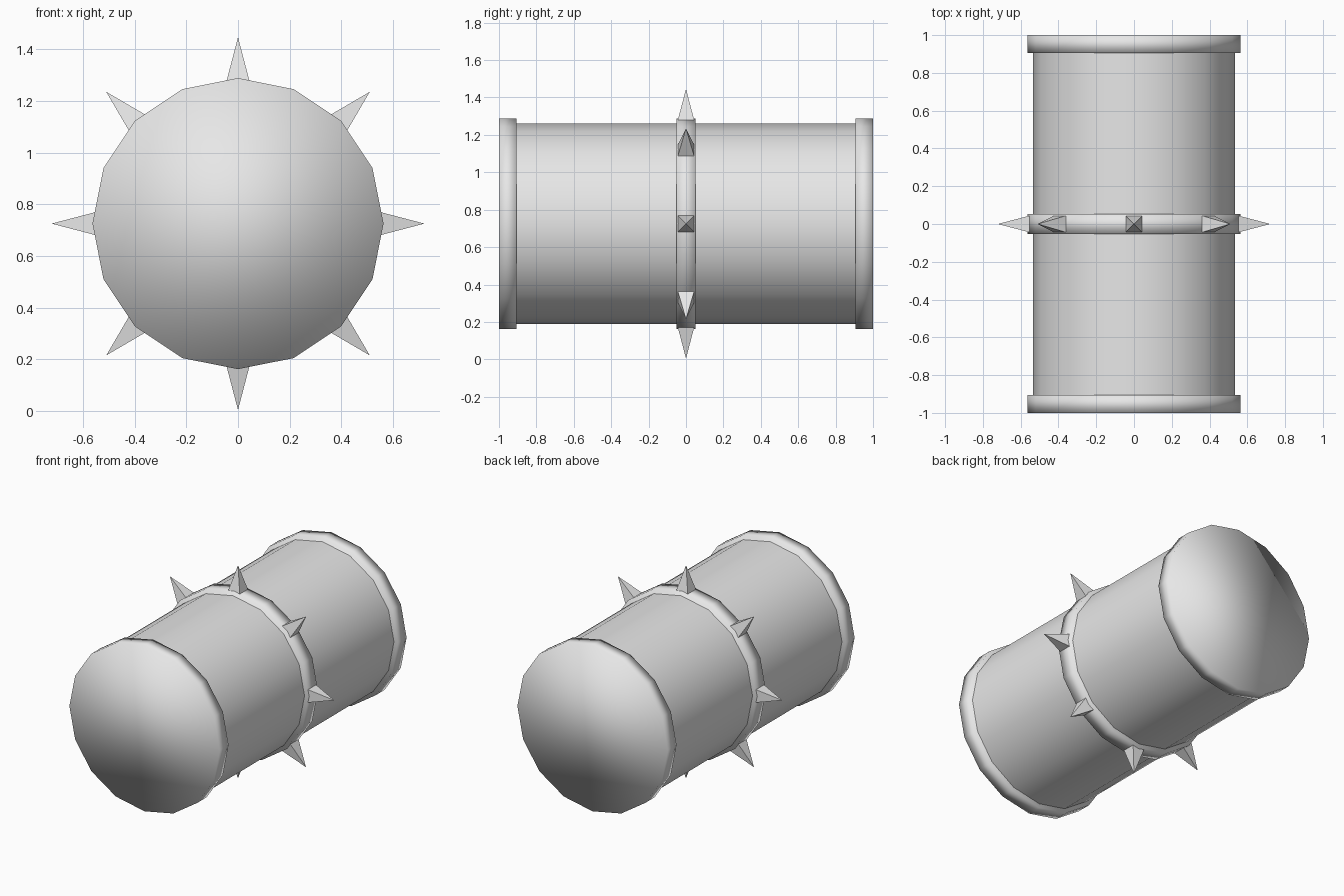
import bpy
import bmesh
from math import pi, sqrt
from mathutils import Matrix, Vector

cube = bpy.data.objects.get("Cube")
if cube:
    bpy.data.objects.remove(cube, do_unlink=True)

CENTRE = Vector((0, 0, 0.725))
SIDES = 16

grey = bpy.data.materials.new("plain_grey")
grey.use_nodes = True
grey.diffuse_color = (0.8, 0.8, 0.8, 1)
grey.node_tree.nodes["Principled BSDF"].inputs["Base Color"].default_value = grey.diffuse_color


def add_object(name, bm, smooth):
    bmesh.ops.recalc_face_normals(bm, faces=bm.faces)
    for face in bm.faces:
        face.smooth = smooth
    mesh = bpy.data.meshes.new(name)
    bm.to_mesh(mesh)
    bm.free()
    mesh.materials.append(grey)
    obj = bpy.data.objects.new(name, mesh)
    bpy.context.collection.objects.link(obj)
    return obj


def drum(name, radius, y_start, y_end, closed=True):
    """Smooth polygonal cylinder lying along y."""
    bm = bmesh.new()
    place = Matrix.Translation(CENTRE + Vector((0, (y_start + y_end) / 2, 0)))
    bmesh.ops.create_cone(bm, cap_ends=closed, segments=SIDES,
                          radius1=radius, radius2=radius, depth=y_end - y_start,
                          matrix=place @ Matrix.Rotation(pi / 2, 4, 'X'))
    return add_object(name, bm, True)


def spike(name, angle, base=0.53, tip=0.721, half_width=0.05):
    """Square pyramid pointing outward from the middle band."""
    bm = bmesh.new()
    place = (Matrix.Translation(CENTRE) @ Matrix.Rotation(angle, 4, 'Y')
             @ Matrix.Translation((0, 0, (base + tip) / 2))
             @ Matrix.Rotation(pi / 4, 4, 'Z'))
    bmesh.ops.create_cone(bm, cap_ends=True, segments=4,
                          radius1=half_width * sqrt(2), radius2=0,
                          depth=tip - base, matrix=place)
    bmesh.ops.remove_doubles(bm, verts=bm.verts, dist=0.0001)
    return add_object(name, bm, False)


# Main barrel, open where the end caps cover it
drum("barrel", 0.535, -0.95, 0.95, closed=False)

# End caps and middle band
drum("front_cap", 0.563, -1.0, -0.905)
drum("back_cap", 0.563, 0.905, 1.0)
drum("middle_band", 0.563, -0.052, 0.052)

# Eight spikes around the band
for i in range(8):
    spike(f"spike_{i + 1}", i * pi / 4)
